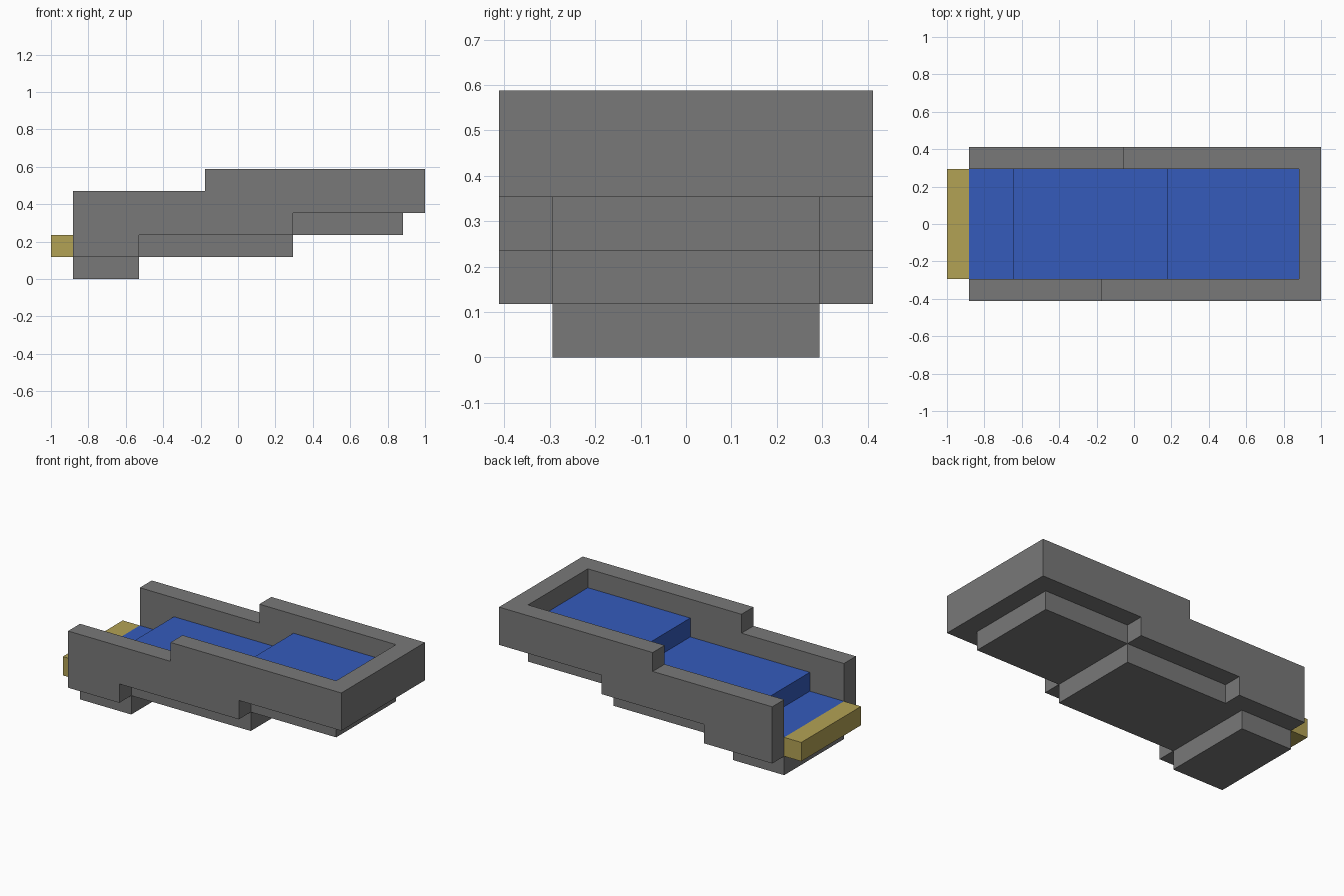
import bpy
import bmesh

U = 2 / 17  # grid step of the blocky model

cube = bpy.data.objects.get("Cube")
if cube:
    bpy.data.objects.remove(cube, do_unlink=True)


def material(name, rgb):
    mat = bpy.data.materials.new(name)
    mat.use_nodes = True
    mat.diffuse_color = (*rgb, 1)
    mat.node_tree.nodes["Principled BSDF"].inputs["Base Color"].default_value = (*rgb, 1)
    return mat


grey = material("stone_grey", (0.19, 0.19, 0.19))
blue = material("water_blue", (0.035, 0.105, 0.50))
sand = material("sand_yellow", (0.45, 0.36, 0.09))


def extrude(name, profile, y0, y1, mat):
    """Extrude an (x, z) outline in grid steps from y0 to y1."""
    bm = bmesh.new()
    verts = [bm.verts.new(((x - 8.5) * U, y0 * U, z * U)) for x, z in profile]
    face = bm.faces.new(verts)
    side = bmesh.ops.extrude_face_region(bm, geom=[face])["geom"]
    moved = [v for v in side if isinstance(v, bmesh.types.BMVert)]
    bmesh.ops.translate(bm, verts=moved, vec=(0, (y1 - y0) * U, 0))
    bmesh.ops.recalc_face_normals(bm, faces=bm.faces)
    mesh = bpy.data.meshes.new(name)
    bm.to_mesh(mesh)
    bm.free()
    mesh.materials.append(mat)
    obj = bpy.data.objects.new(name, mesh)
    bpy.context.collection.objects.link(obj)


def box(x0, x1, z0, z1):
    return [(x0, z0), (x1, z0), (x1, z1), (x0, z1)]


def wall(low_end, top_step):
    return [(1, 1), (low_end, 1), (low_end, 2), (11, 2), (11, 3),
            (17, 3), (17, 5), (top_step, 5), (top_step, 4), (1, 4)]


# Side walls, with steps at slightly different places
extrude("front_wall", wall(4, 7), -3.5, -2.5, grey)
extrude("back_wall", wall(5, 8), 2.5, 3.5, grey)
extrude("end_wall", box(16, 17, 3, 5), -2.5, 2.5, grey)

# Stepped floor slabs underneath
for name, x0, x1, z in (("lower_floor", 1, 4, 0), ("middle_floor", 4, 11, 1),
                        ("upper_floor", 11, 16, 2)):
    extrude(name, box(x0, x1, z, z + 1), -2.5, 2.5, grey)

# Stepped channel filling
filling = [(1, 1), (4, 1), (4, 2), (11, 2), (11, 3), (16, 3),
           (16, 4), (10, 4), (10, 3), (3, 3), (3, 2), (1, 2)]
extrude("channel_filling", filling, -2.5, 2.5, blue)

# Lip at the open end
extrude("end_lip", box(0, 1, 1, 2), -2.5, 2.5, sand)
